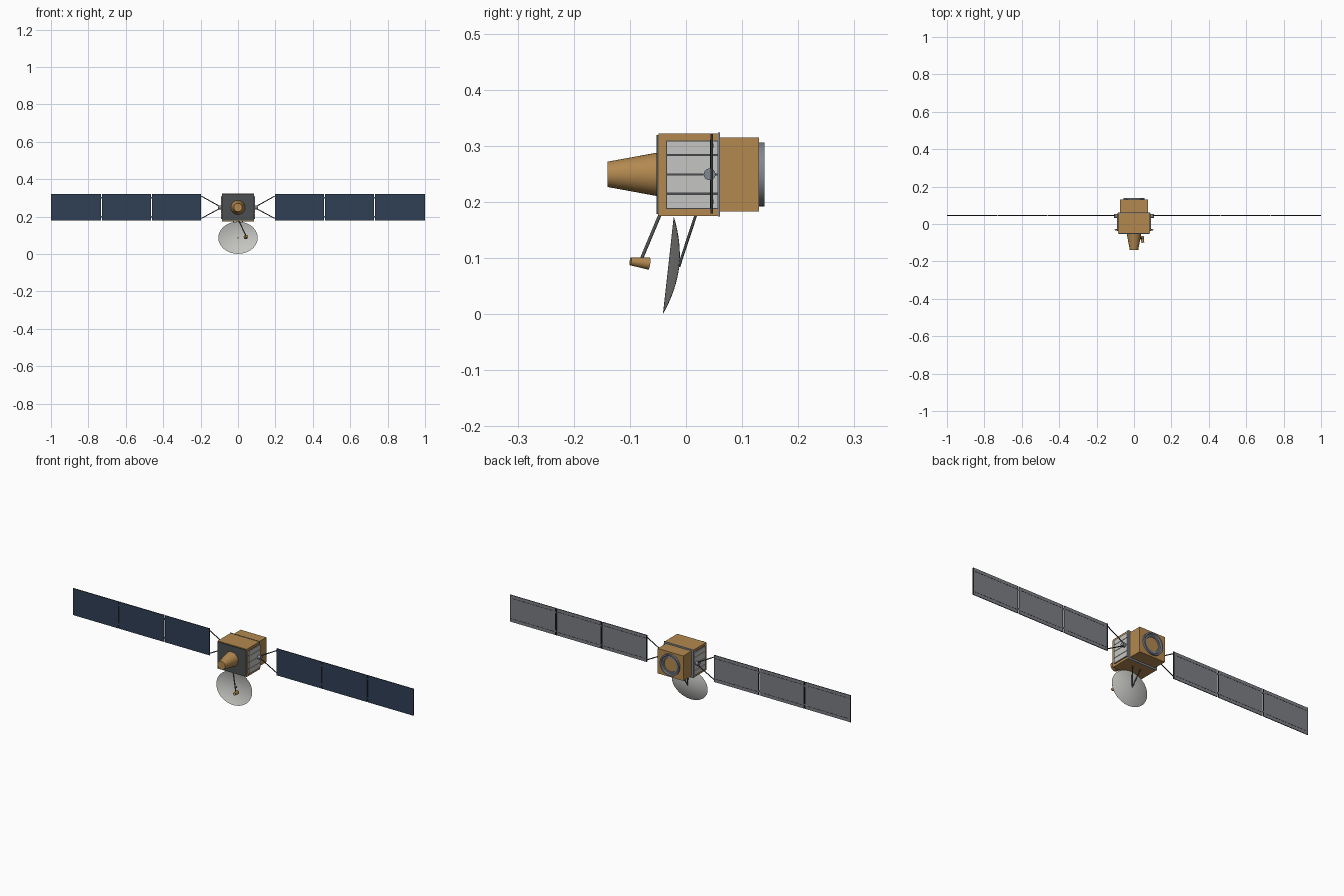
import bpy, bmesh, math
from mathutils import Vector, Matrix

cube = bpy.data.objects.get("Cube")
if cube:
    bpy.data.objects.remove(cube)


def material(name, r, g, b):
    m = bpy.data.materials.new(name)
    m.use_nodes = True
    m.diffuse_color = (r, g, b, 1)
    m.node_tree.nodes["Principled BSDF"].inputs["Base Color"].default_value = (r, g, b, 1)
    return m


gold = material("gold foil", 0.45, 0.25, 0.08)
navy = material("solar navy", 0.028, 0.05, 0.09)
backing = material("panel backing grey", 0.2, 0.21, 0.23)
black = material("dark frame", 0.03, 0.033, 0.037)
slate = material("slate front", 0.07, 0.08, 0.085)
white = material("light grey", 0.56, 0.56, 0.54)
steel = material("steel grey", 0.22, 0.24, 0.28)


def finish(name, bm, *mats, smooth=False):
    mesh = bpy.data.meshes.new(name)
    bm.to_mesh(mesh)
    bm.free()
    for m in mats:
        mesh.materials.append(m)
    ob = bpy.data.objects.new(name, mesh)
    bpy.context.collection.objects.link(ob)
    if smooth:
        bpy.ops.object.select_all(action="DESELECT")
        ob.select_set(True)
        bpy.context.view_layer.objects.active = ob
        bpy.ops.object.shade_smooth_by_angle(angle=math.radians(40))
    return ob


def box(name, x, y, z, mat):
    """Box from (low, high) pairs."""
    bm = bmesh.new()
    lo, hi = zip(x, y, z)
    size = Vector(hi) - Vector(lo)
    mid = (Vector(hi) + Vector(lo)) / 2
    bmesh.ops.create_cube(bm, size=1, matrix=Matrix.Translation(mid) @ Matrix.Diagonal((*size, 1)))
    return finish(name, bm, mat)


def rod(name, a, b, r1, r2, mat, sides=12):
    """Cylinder or cone running from point a to point b."""
    a, b = Vector(a), Vector(b)
    turn = (b - a).to_track_quat("Z", "Y").to_matrix().to_4x4()
    bm = bmesh.new()
    bmesh.ops.create_cone(bm, cap_ends=True, segments=sides, radius1=r1, radius2=r2,
                          depth=(b - a).length, matrix=Matrix.Translation((a + b) / 2) @ turn)
    return finish(name, bm, mat, smooth=True)


def lathe(name, profile, frame, mat, steps=48):
    """Spin (radius, height) points around the local z axis of a frame."""
    bm = bmesh.new()
    vs = [bm.verts.new((r, 0, h)) for r, h in profile]
    edges = [bm.edges.new(pair) for pair in zip(vs, vs[1:])]
    bmesh.ops.spin(bm, geom=vs + edges, cent=(0, 0, 0), axis=(0, 0, 1),
                   angle=math.tau, steps=steps)
    bmesh.ops.remove_doubles(bm, verts=bm.verts, dist=0.00005)
    bmesh.ops.recalc_face_normals(bm, faces=bm.faces)
    bm.transform(frame)
    return finish(name, bm, mat, smooth=True)


# Body
CZ = 0.249
box("main_body", (-0.085, 0.085), (-0.049, 0.06), (0.175, 0.322), gold)
box("rear_body", (-0.075, 0.075), (0.06, 0.13), (0.183, 0.315), gold)
box("front_plate", (-0.084, 0.084), (-0.053, -0.048), (0.178, 0.319), slate)
box("divider_plate", (-0.0865, 0.0865), (0.057, 0.061), (0.174, 0.3235), steel)

# Front horn and rear docking ring
rod("front_horn", (0, -0.05, CZ), (0, -0.14, CZ), 0.039, 0.0225, gold, 32)
back = Matrix.Translation((0, 0.13, CZ)) @ Matrix.Rotation(-math.pi / 2, 4, "X")
lathe("rear_ring", [(0.057, -0.001), (0.057, 0.01), (0.05, 0.01), (0.046, 0.004),
                    (0.038, 0.004), (0.036, -0.001), (0.057, -0.001)], back, steel)

# Dish, facing forward and slightly upward
top, low = Vector((0, -0.022, 0.173)), Vector((0, -0.041, 0.001))
up = (top - low).normalized()
facing = Vector((1, 0, 0)).cross(up) * -1
if facing.y > 0:
    facing = -facing
side = up.cross(facing)
half = (top - low).length / 2
depth, wide = 0.018, 0.105
frame = Matrix((side, up, facing)).transposed().to_4x4()
frame.translation = (top + low) / 2 - facing * depth
frame = frame @ Matrix.Diagonal((wide, half, depth, 1))
inner = [(i / 10, (i / 10) ** 2) for i in range(11)]
outer = [(r, h - 0.09 * (1 - r * 0.7)) for r, h in reversed(inner)]
lathe("dish", inner + outer, frame, white)
hub = frame.translation
rod("dish_centre", hub, hub + facing * 0.003, 0.003, 0.003, black)
for s in (-1, 1):
    rod("dish_strut", hub - facing * 0.001, (s * 0.025, 0.018, 0.178), 0.0025, 0.0025, slate)

# Feed arm and feed horn
rod("feed_arm", (0.004, -0.046, 0.178), (0.043, -0.08, 0.097), 0.003, 0.003, slate)
rod("feed_horn", (0.048, -0.099, 0.094), (0.041, -0.066, 0.09), 0.007, 0.011, gold, 24)


def panel(x0, x1):
    """Thin solar panel, navy cells in front and grey behind."""
    ob = box("solar_panel", (x0, x1), (0.0435, 0.0475), (0.179, 0.321), navy)
    ob.data.materials.append(backing)
    ob.data.materials.append(black)
    for f in ob.data.polygons:
        f.material_index = 0 if f.normal.y < -0.5 else 1 if f.normal.y > 0.5 else 2
    lo, hi = min(x0, x1), max(x0, x1)
    for z in (0.196, 0.304):
        box("panel_rail", (lo + 0.01, hi - 0.01), (0.047, 0.0482), (z - 0.0008, z + 0.0008), black)
    for x in (lo, hi - 0.003):
        box("panel_edge", (x, x + 0.003), (0.0445, 0.0485), (0.179, 0.321), black)


# Both sides: radiators, wing hub, yoke and solar wing
for s in (-1, 1):
    def span(a, b):
        return tuple(sorted((s * a, s * b)))

    box("radiator_base", span(0.084, 0.0875), (-0.036, 0.057), (0.187, 0.309), slate)
    for z0, z1 in ((0.188, 0.2135), (0.2155, 0.248), (0.25, 0.2825), (0.2845, 0.308)):
        box("radiator_strip", span(0.086, 0.091), (-0.035, 0.057), (z0, z1), white)
    rod("wing_hub", (s * 0.084, 0.042, CZ), (s * 0.107, 0.042, CZ), 0.0105, 0.0105, steel, 24)
    for z in (-1, 1):
        rod("yoke_arm", (s * 0.1, 0.0455, CZ + z * 0.007), (s * 0.197, 0.0455, 0.25 + z * 0.06),
            0.0025, 0.0025, black)
    for x0, x1 in ((0.197, 0.459), (0.464, 0.728), (0.733, 1.0)):
        panel(*span(x0, x1))
    for x in (0.4615, 0.7305):
        for z in (0.2, 0.3):
            box("panel_hinge", span(x - 0.004, x + 0.004), (0.046, 0.049), (z - 0.004, z + 0.004), steel)
